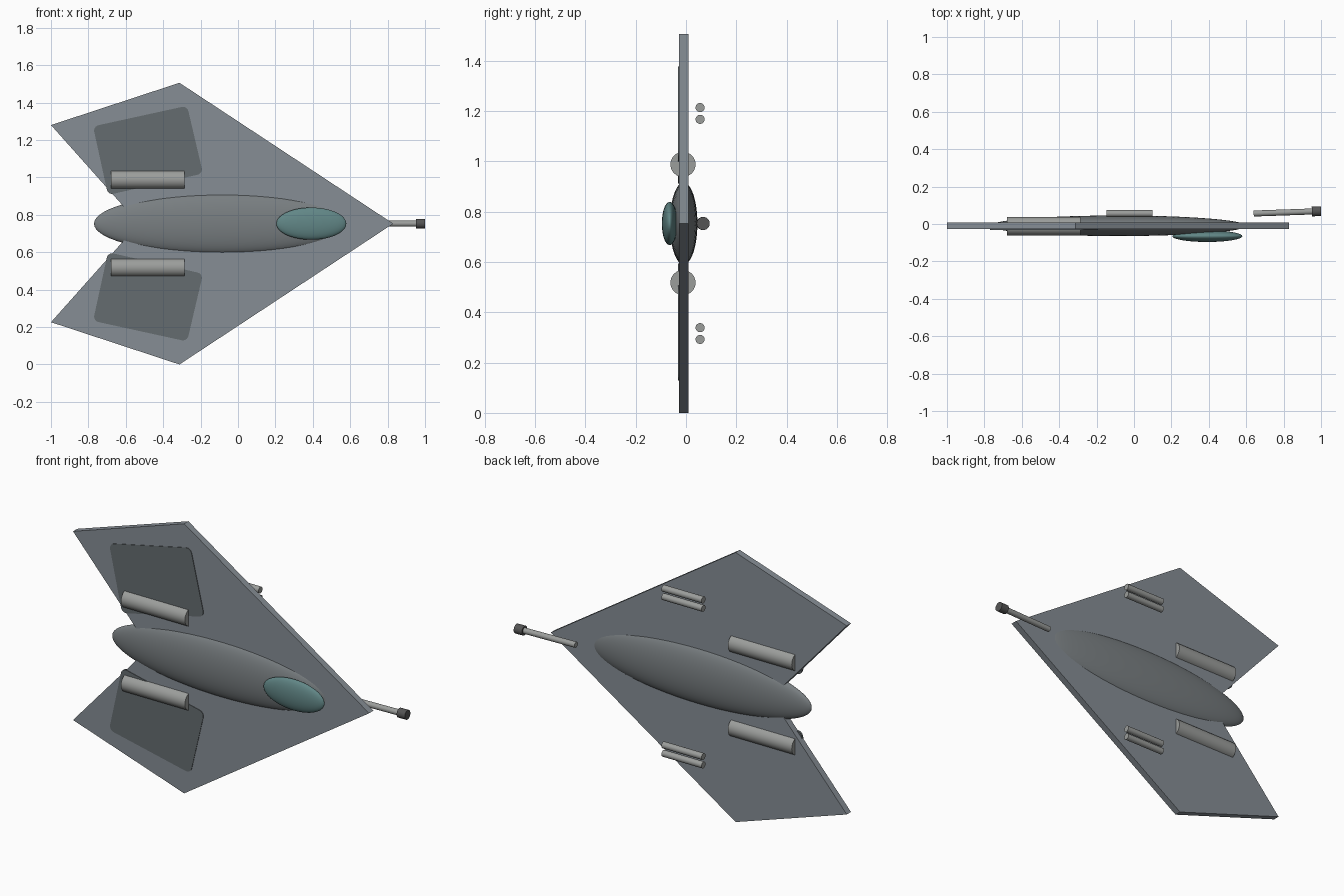
import bpy, bmesh, math
from mathutils import Vector

if "Cube" in bpy.data.objects:
    bpy.data.objects.remove(bpy.data.objects["Cube"])

MID_Y, MID_Z = -0.0095, 0.753


def material(name, rgb):
    m = bpy.data.materials.new(name)
    m.diffuse_color = (*rgb, 1)
    m.use_nodes = True
    m.node_tree.nodes["Principled BSDF"].inputs["Base Color"].default_value = m.diffuse_color
    return m


HULL = material("hull_grey", (0.24, 0.27, 0.30))
BODY = material("body_grey", (0.19, 0.21, 0.22))
DARK = material("panel_grey", (0.13, 0.15, 0.16))
METAL = material("metal", (0.33, 0.34, 0.33))
MUZZLE = material("dark_metal", (0.09, 0.09, 0.09))
GLASS = material("canopy_teal", (0.12, 0.24, 0.24))


def ellipsoid(name, center, radii, mat):
    bpy.ops.mesh.primitive_uv_sphere_add(segments=48, ring_count=32, radius=1)
    ob = bpy.context.object
    ob.name = name
    # poles point along the length of the craft
    ob.rotation_euler = (0, math.pi / 2, 0)
    bpy.ops.object.transform_apply(location=False, rotation=True, scale=False)
    ob.scale = radii
    ob.location = center
    bpy.ops.object.transform_apply(location=False, rotation=False, scale=True)
    ob.data.materials.append(mat)
    bpy.ops.object.shade_smooth()
    return ob


def rod(name, a, b, radius, mat, sides=32):
    a, b = Vector(a), Vector(b)
    bpy.ops.mesh.primitive_cylinder_add(vertices=sides, radius=radius, depth=(b - a).length,
                                        location=(a + b) / 2)
    ob = bpy.context.object
    ob.name = name
    ob.rotation_euler = (b - a).to_track_quat('Z', 'Y').to_euler()
    ob.data.materials.append(mat)
    bpy.ops.object.shade_smooth_by_angle(angle=math.radians(40))
    return ob


def plate(name, outline, y0, y1, mat, corner=0):
    """Extrude an (x, z) outline between two y values."""
    bm = bmesh.new()
    face = bm.faces.new([bm.verts.new((x, y0, z)) for x, z in outline])
    if corner:
        bmesh.ops.bevel(bm, geom=bm.verts[:], offset=corner, segments=5,
                        profile=0.5, affect='VERTICES')
    ext = bmesh.ops.extrude_face_region(bm, geom=bm.faces[:])
    for v in ext["geom"]:
        if isinstance(v, bmesh.types.BMVert):
            v.co.y = y1
    bmesh.ops.recalc_face_normals(bm, faces=bm.faces[:])
    me = bpy.data.meshes.new(name)
    bm.to_mesh(me)
    bm.free()
    ob = bpy.data.objects.new(name, me)
    bpy.context.collection.objects.link(ob)
    me.materials.append(mat)
    return ob


# Flat delta wing with swept, notched tail
half = [(0.83, 0), (-0.313, MID_Z), (-1.0, 0.527), (-0.53, 0)]
outline = half + [(x, -z) for x, z in half[2:0:-1]]
plate("delta_wing", [(x, MID_Z + z) for x, z in outline], -0.028, 0.009, HULL)

# Fuselage and canopy
ellipsoid("fuselage", (-0.085, MID_Y, MID_Z), (0.685, 0.055, 0.163), BODY)
ellipsoid("canopy", (0.392, -0.065, MID_Z), (0.187, 0.031, 0.086), GLASS)

# Parts mirrored on both wings
for side, s in (("upper", 1), ("lower", -1)):
    panel = [(-0.775, 0.520), (-0.272, 0.630), (-0.187, 0.268), (-0.695, 0.153)]
    plate(side + "_wing_panel", [(x, MID_Z + s * z) for x, z in panel],
          -0.031, -0.020, DARK, corner=0.03)
    ez = MID_Z + s * 0.235
    rod(side + "_engine", (-0.68, -0.012, ez), (-0.285, -0.012, ez), 0.05, METAL)
    for i, d in enumerate((0.414, 0.461)):
        gz = MID_Z + s * d
        rod(f"{side}_gun_{i + 1}", (-0.147, 0.056, gz), (0.10, 0.056, gz), 0.018, METAL)

# Nose cannon, slightly tilted, with a dark muzzle
start, neck, tip = (0.64, 0.056, MID_Z), (0.955, 0.067, MID_Z), (1.0, 0.0685, MID_Z)
rod("nose_cannon_barrel", start, neck, 0.016, METAL)
rod("nose_cannon_muzzle", (0.951, 0.0669, MID_Z), tip, 0.026, MUZZLE)
